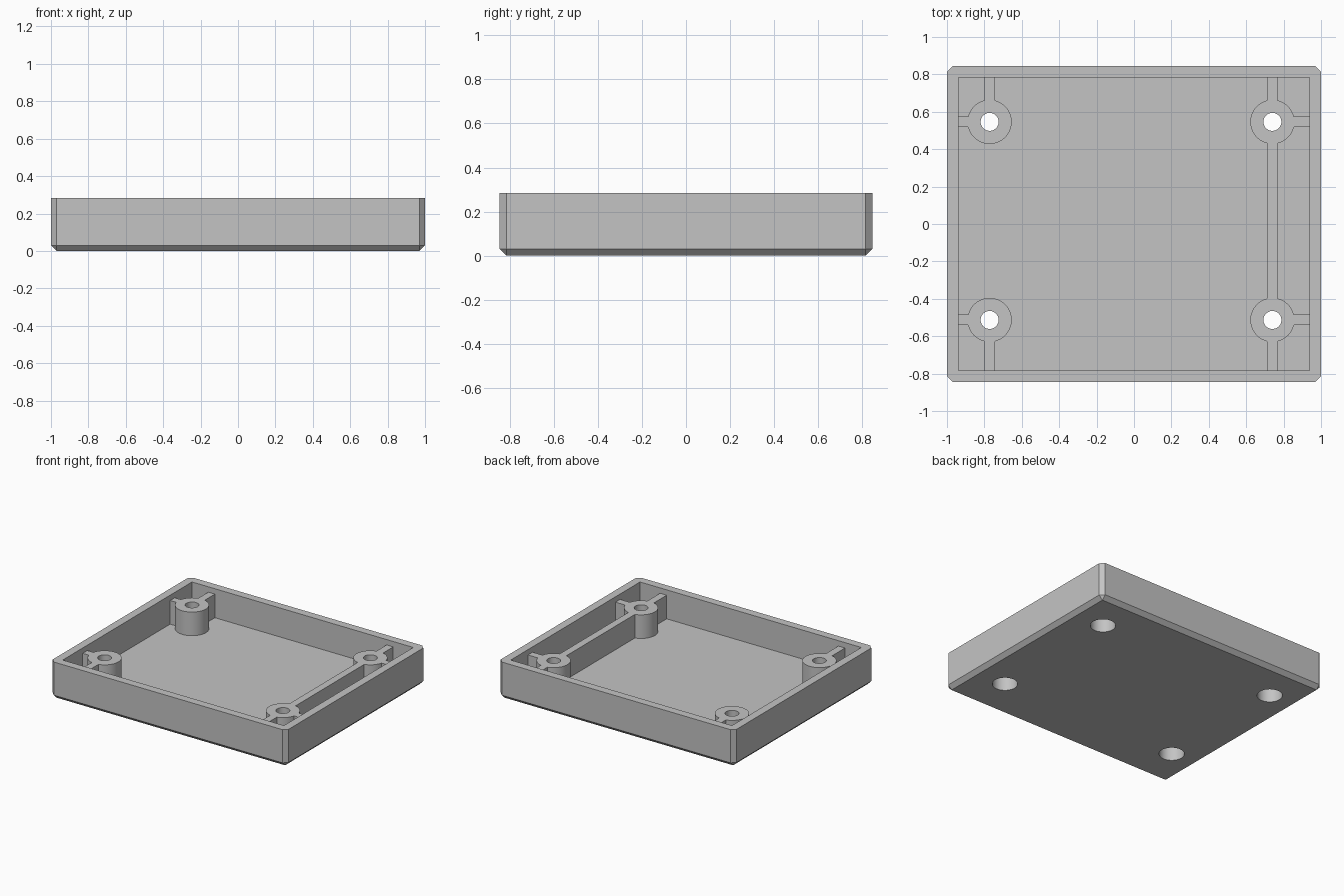
import bpy
import math

if "Cube" in bpy.data.objects:
    bpy.data.objects.remove(bpy.data.objects["Cube"], do_unlink=True)

# Overall sizes
HALF_X, HALF_Y, HEIGHT = 1.0, 0.845, 0.284
WALL, FLOOR, CHAMFER = 0.062, 0.062, 0.03
POST_TOP, POST_R, HOLE_R, BORE_R, BORE_TOP = 0.243, 0.118, 0.048, 0.088, 0.17
RIB = 0.056
LEFT_X, RIGHT_X = 0.74, -0.772
BACK_Y, FRONT_Y = 0.546, -0.513

grey = bpy.data.materials.new("plain grey plastic")
grey.use_nodes = True
colour = (0.55, 0.55, 0.55, 1)
grey.diffuse_color = colour
grey.node_tree.nodes["Principled BSDF"].inputs["Base Color"].default_value = colour


def finish(name):
    ob = bpy.context.object
    ob.name = name
    ob.data.materials.append(grey)
    bpy.ops.object.transform_apply(location=True, rotation=True, scale=True)
    return ob


def box(name, x0, x1, y0, y1, z0, z1):
    bpy.ops.mesh.primitive_cube_add(
        size=1, location=((x0 + x1) / 2, (y0 + y1) / 2, (z0 + z1) / 2))
    bpy.context.object.scale = (x1 - x0, y1 - y0, z1 - z0)
    return finish(name)


def cylinder(name, x, y, r, z0, z1):
    bpy.ops.mesh.primitive_cylinder_add(
        vertices=64, radius=r, depth=z1 - z0, location=(x, y, (z0 + z1) / 2))
    return finish(name)


def activate(ob):
    bpy.ops.object.select_all(action='DESELECT')
    ob.select_set(True)
    bpy.context.view_layer.objects.active = ob


def combine(target, tool, operation):
    activate(target)
    mod = target.modifiers.new(operation.lower(), 'BOOLEAN')
    mod.operation, mod.solver, mod.object = operation, 'EXACT', tool
    bpy.ops.object.modifier_apply(modifier=mod.name)
    bpy.data.objects.remove(tool, do_unlink=True)


# Outer shell: tall block with every edge chamfered, then cut off at rim height
tray = box("tray", -HALF_X, HALF_X, -HALF_Y, HALF_Y, 0, HEIGHT + 0.2)
bevel = tray.modifiers.new("chamfer", 'BEVEL')
bevel.width, bevel.segments = CHAMFER, 1
activate(tray)
bpy.ops.object.modifier_apply(modifier=bevel.name)
combine(tray, box("rim_cutter", -2, 2, -2, 2, HEIGHT, 1), 'DIFFERENCE')

# Cavity
in_x, in_y = HALF_X - WALL, HALF_Y - WALL
combine(tray, box("cavity_cutter", -in_x, in_x, -in_y, in_y, FLOOR, 1), 'DIFFERENCE')

# Ribs along the left side and short ribs from the right posts to the walls
base, edge, half = FLOOR / 2, WALL / 2, RIB / 2
ribs = [(LEFT_X - half, LEFT_X + half, -in_y - edge, in_y + edge),
        (RIGHT_X - half, RIGHT_X + half, BACK_Y, in_y + edge),
        (RIGHT_X - half, RIGHT_X + half, -in_y - edge, FRONT_Y)]
for y in (BACK_Y, FRONT_Y):
    ribs.append((LEFT_X, in_x + edge, y - half, y + half))
    ribs.append((-in_x - edge, RIGHT_X, y - half, y + half))
for r in ribs:
    combine(tray, box("rib", *r, base, POST_TOP), 'UNION')

# Screw posts, then their through holes and wider bores from below
centres = [(x, y) for x in (LEFT_X, RIGHT_X) for y in (BACK_Y, FRONT_Y)]
for x, y in centres:
    combine(tray, cylinder("post", x, y, POST_R, base, POST_TOP), 'UNION')
for x, y in centres:
    combine(tray, cylinder("hole_cutter", x, y, HOLE_R, -0.1, 0.5), 'DIFFERENCE')
    combine(tray, cylinder("bore_cutter", x, y, BORE_R, -0.1, BORE_TOP), 'DIFFERENCE')

# Round surfaces smooth, edges sharp
activate(tray)
bpy.ops.object.shade_smooth_by_angle(angle=math.radians(30))
